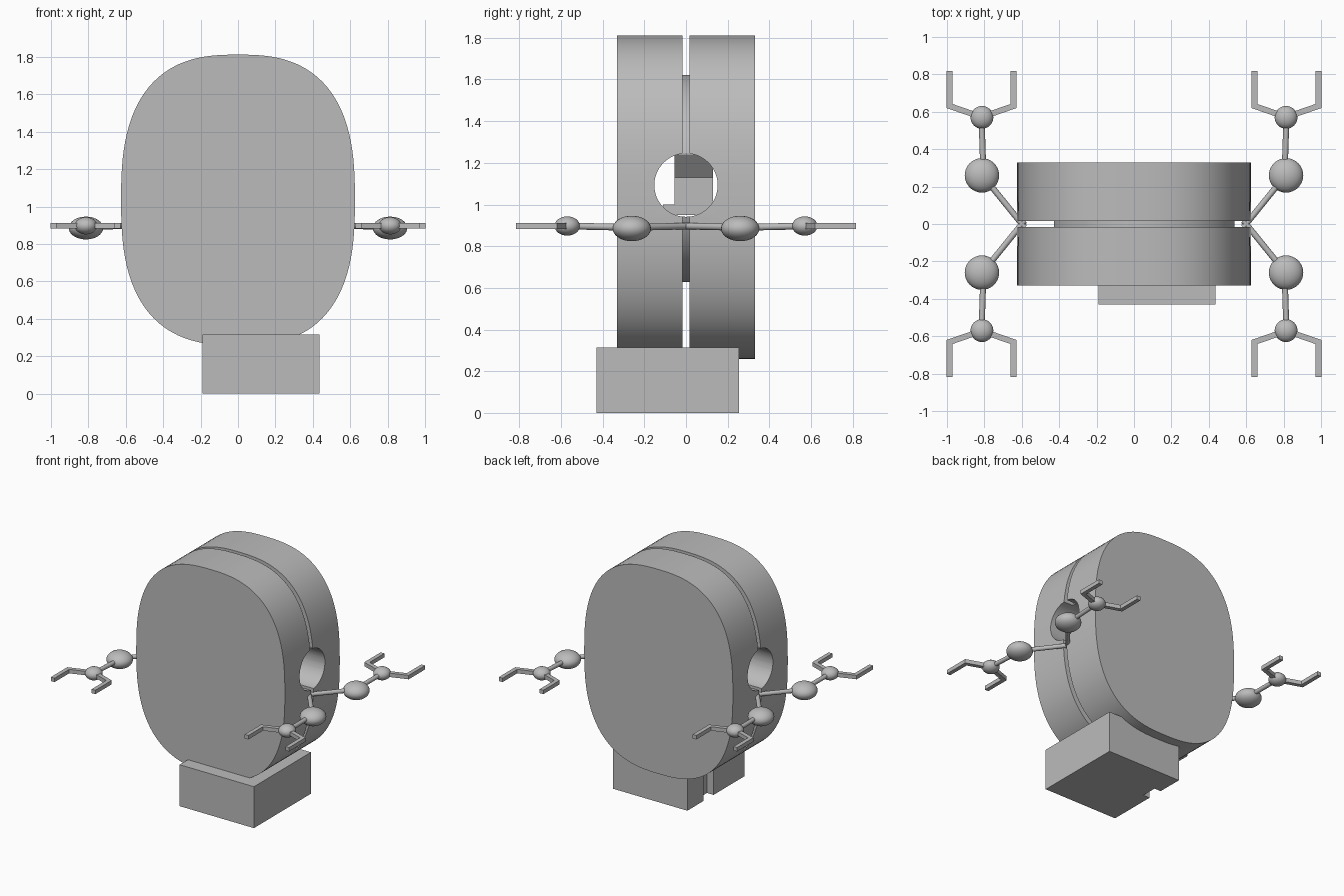
import bpy
import math
from mathutils import Vector

cube = bpy.data.objects.get("Cube")
if cube:
    bpy.data.objects.remove(cube, do_unlink=True)

grey = bpy.data.materials.new("plain grey")
grey.use_nodes = True
grey.diffuse_color = (0.5, 0.5, 0.5, 1)
grey.node_tree.nodes["Principled BSDF"].inputs["Base Color"].default_value = (0.5, 0.5, 0.5, 1)


def finish(ob, name, smooth=True):
    ob.name = name
    ob.data.materials.clear()
    ob.data.materials.append(grey)
    bpy.ops.object.select_all(action='DESELECT')
    ob.select_set(True)
    bpy.context.view_layer.objects.active = ob
    if smooth:
        bpy.ops.object.shade_smooth_by_angle(angle=math.radians(35))
    return ob


def prism(name, outline, y0, y1):
    """Extrude an x-z outline from y0 to y1."""
    n = len(outline)
    verts = [(x, y, z) for y in (y0, y1) for x, z in outline]
    faces = [list(range(n)), list(range(2 * n - 1, n - 1, -1))]
    faces += [(i, i + n, (i + 1) % n + n, (i + 1) % n) for i in range(n)]
    mesh = bpy.data.meshes.new(name)
    mesh.from_pydata(verts, [], faces)
    ob = bpy.data.objects.new(name, mesh)
    bpy.context.collection.objects.link(ob)
    bpy.context.view_layer.objects.active = ob
    ob.select_set(True)
    bpy.ops.object.mode_set(mode='EDIT')
    bpy.ops.mesh.select_all(action='SELECT')
    bpy.ops.mesh.normals_make_consistent(inside=False)
    bpy.ops.object.mode_set(mode='OBJECT')
    return finish(ob, name)


def box(name, lo, hi):
    lo, hi = Vector(lo), Vector(hi)
    bpy.ops.mesh.primitive_cube_add(size=1, location=(lo + hi) / 2)
    ob = bpy.context.object
    ob.scale = hi - lo
    return finish(ob, name, False)


def rod(name, a, b, radius, sides=16):
    a, b = Vector(a), Vector(b)
    bpy.ops.mesh.primitive_cylinder_add(vertices=sides, radius=radius, depth=(b - a).length,
                                        location=(a + b) / 2)
    ob = bpy.context.object
    ob.rotation_euler = (b - a).to_track_quat('Z', 'Y').to_euler()
    return finish(ob, name)


def ball(name, loc, radius, height):
    bpy.ops.mesh.primitive_uv_sphere_add(segments=32, ring_count=16, radius=1, location=loc)
    ob = bpy.context.object
    ob.scale = (radius, radius, height)
    return finish(ob, name)


def cut(ob, cutter):
    mod = ob.modifiers.new("cut", 'BOOLEAN')
    mod.operation = 'DIFFERENCE'
    mod.object = cutter
    mod.solver = 'EXACT'
    bpy.context.view_layer.objects.active = ob
    bpy.ops.object.modifier_apply(modifier=mod.name)
    finish(ob, ob.name)


def squircle(rx, rz, cz, power, n=112):
    pts = []
    for i in range(n):
        c, s = math.cos(math.tau * i / n), math.sin(math.tau * i / n)
        r = (abs(c) ** power + abs(s) ** power) ** (-1 / power)
        pts.append((rx * r * c, cz + rz * r * s))
    return pts


# Two rounded body halves with a thin disc between them
body = squircle(0.625, 0.777, 1.035, 2.65)
front = prism("front_body_half", body, -0.33, -0.016)
back = prism("back_body_half", body, 0.016, 0.33)
disc = rod("centre_disc", (0.055, -0.017, 1.125), (0.055, 0.017, 1.125), 0.497, 96)

# Round tunnel bored from side to side
tunnel = rod("tunnel_cutter", (-1, 0, 1.093), (1, 0, 1.093), 0.152, 64)
tunnel.hide_render = True
for part in (front, back, disc):
    cut(part, tunnel)
bpy.data.objects.remove(tunnel, do_unlink=True)

# Block inside the tunnel, with a sloping underside
prism("inner_block", [(-0.12, 0.95), (0.05, 0.95), (0.05, 1.13), (0.14, 1.24), (-0.12, 1.24)],
      -0.055, 0.13)
box("inner_ledge", (-0.12, -0.11, 0.95), (0.05, -0.055, 1.0))

# Base with a notch in its side
base = box("base", (-0.19, -0.43, 0), (0.435, 0.255, 0.315))
notch = box("notch_cutter", (-0.3, -0.06, -0.1), (-0.135, 0.06, 0.5))
notch.hide_render = True
cut(base, notch)
bpy.data.objects.remove(notch, do_unlink=True)

# Four jointed arms with two-pronged claws
for sx, side in ((1, "left"), (-1, "right")):
    for sy, end in ((-1, "front"), (1, "back")):
        tag = f"{end}_{side}_"

        def at(x, y, z=0.897):
            return (sx * x, sy * y, z)

        rod(tag + "upper_arm", at(0.585, -0.018), at(0.81, 0.26, 0.89), 0.016)
        ball(tag + "elbow", at(0.813, 0.26, 0.885), 0.092, 0.061)
        rod(tag + "forearm", at(0.805, 0.26, 0.89), at(0.815, 0.57), 0.016)
        ball(tag + "wrist", at(0.813, 0.57), 0.061, 0.046)
        # Each prong is one bent bar, outlined flat and raised by its thickness
        for d, prong in ((1, "outer"), (-1, "inner")):
            path = [(0, 0.555), (0.187, 0.62), (0.187, 0.817),
                    (0.156, 0.817), (0.156, 0.642), (0, 0.588)]
            ob = prism(tag + prong + "_prong", [(d * x, -y) for x, y in path], -0.015, 0.015)
            # Lay the bar flat so its outline follows the ground plane
            ob.rotation_euler = (math.pi / 2 * sy * -1, 0, 0)
            ob.location = at(0.815, 0)
            ob.rotation_euler.x = math.pi / 2 if sy > 0 else -math.pi / 2
